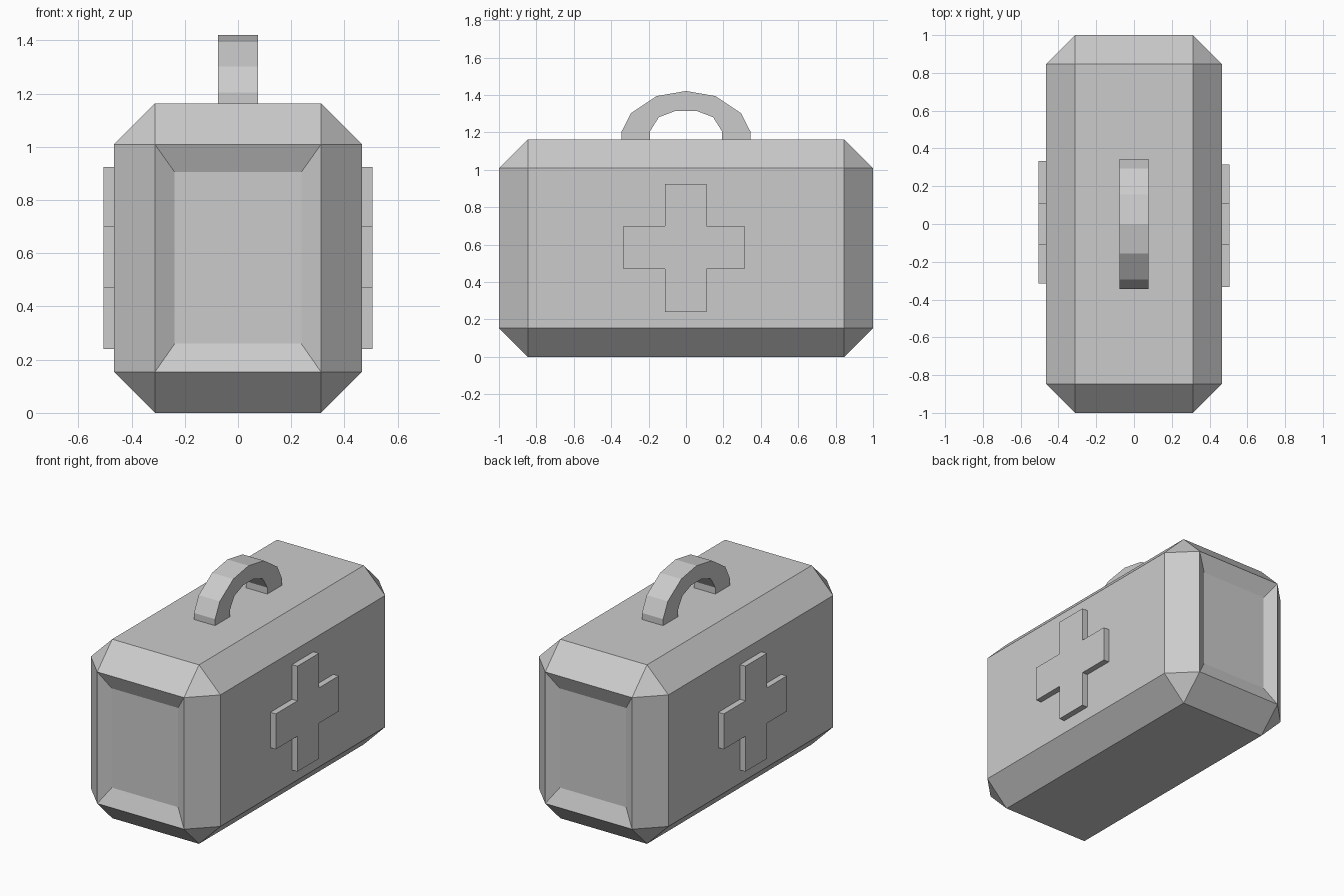
import bpy, bmesh
from math import pi
from mathutils import Matrix, Vector

if "Cube" in bpy.data.objects:
    bpy.data.objects.remove(bpy.data.objects["Cube"])


def finish(name, bm):
    bmesh.ops.recalc_face_normals(bm, faces=bm.faces)
    mesh = bpy.data.meshes.new(name)
    bm.to_mesh(mesh)
    bm.free()
    ob = bpy.data.objects.new(name, mesh)
    bpy.context.collection.objects.link(ob)
    return ob


def extrude_yz(name, outline, x0, x1):
    """Solid made from a (y, z) outline, running from x0 to x1."""
    bm = bmesh.new()
    face = bm.faces.new([bm.verts.new((x0, y, z)) for y, z in outline])
    ext = bmesh.ops.extrude_face_region(bm, geom=[face])
    verts = [v for v in ext["geom"] if isinstance(v, bmesh.types.BMVert)]
    bmesh.ops.translate(bm, verts=verts, vec=(x1 - x0, 0, 0))
    return finish(name, bm)


# Chamfered case body
HX, HY, H, CH = 0.466, 1.0, 1.163, 0.154
bm = bmesh.new()
bmesh.ops.create_cube(bm, size=1)
bmesh.ops.scale(bm, vec=(2 * HX, 2 * HY, H), verts=bm.verts)
bmesh.ops.translate(bm, vec=(0, 0, H / 2), verts=bm.verts)
bmesh.ops.bevel(bm, geom=bm.edges[:], offset=CH, segments=1, affect='EDGES')

# Sunken panels on both ends
bm.normal_update()
for face in [f for f in bm.faces if abs(f.normal.y) > 0.99]:
    inward = -face.normal.y
    bmesh.ops.inset_individual(bm, faces=[face], thickness=0.03)
    for v in face.verts:
        v.co.x = 0.238 if v.co.x > 0 else -0.238
        v.co.y += inward * 0.045
        v.co.z = 0.905 if v.co.z > H / 2 else 0.26
    # remaining ring faces form the sloped border
finish("case_body", bm)

# Raised cross on each side
ya, yb, yc, yd = -0.333, -0.111, 0.109, 0.314
za, zb, zc, zd = 0.24, 0.47, 0.70, 0.925
cross = [(yb, za), (yc, za), (yc, zb), (yd, zb), (yd, zc), (yc, zc),
         (yc, zd), (yb, zd), (yb, zc), (ya, zc), (ya, zb), (yb, zb)]
extrude_yz("right_cross", cross, HX - 0.03, 0.505)
left = extrude_yz("left_cross", cross, HX - 0.03, 0.505)
left.data.transform(Matrix.Rotation(pi, 4, 'Z'))

# Arched carry handle
outer = [(0.344, 1.14), (0.344, 1.205), (0.295, 1.302), (0.157, 1.394)]
inner = [(0.055, 1.315), (0.145, 1.281), (0.193, 1.205), (0.193, 1.14)]
flip = lambda pts: [(-y, z) for y, z in reversed(pts)]
arch = outer + [(0, 1.421)] + flip(outer) + flip(inner) + inner
extrude_yz("handle", arch, -0.076, 0.076)
